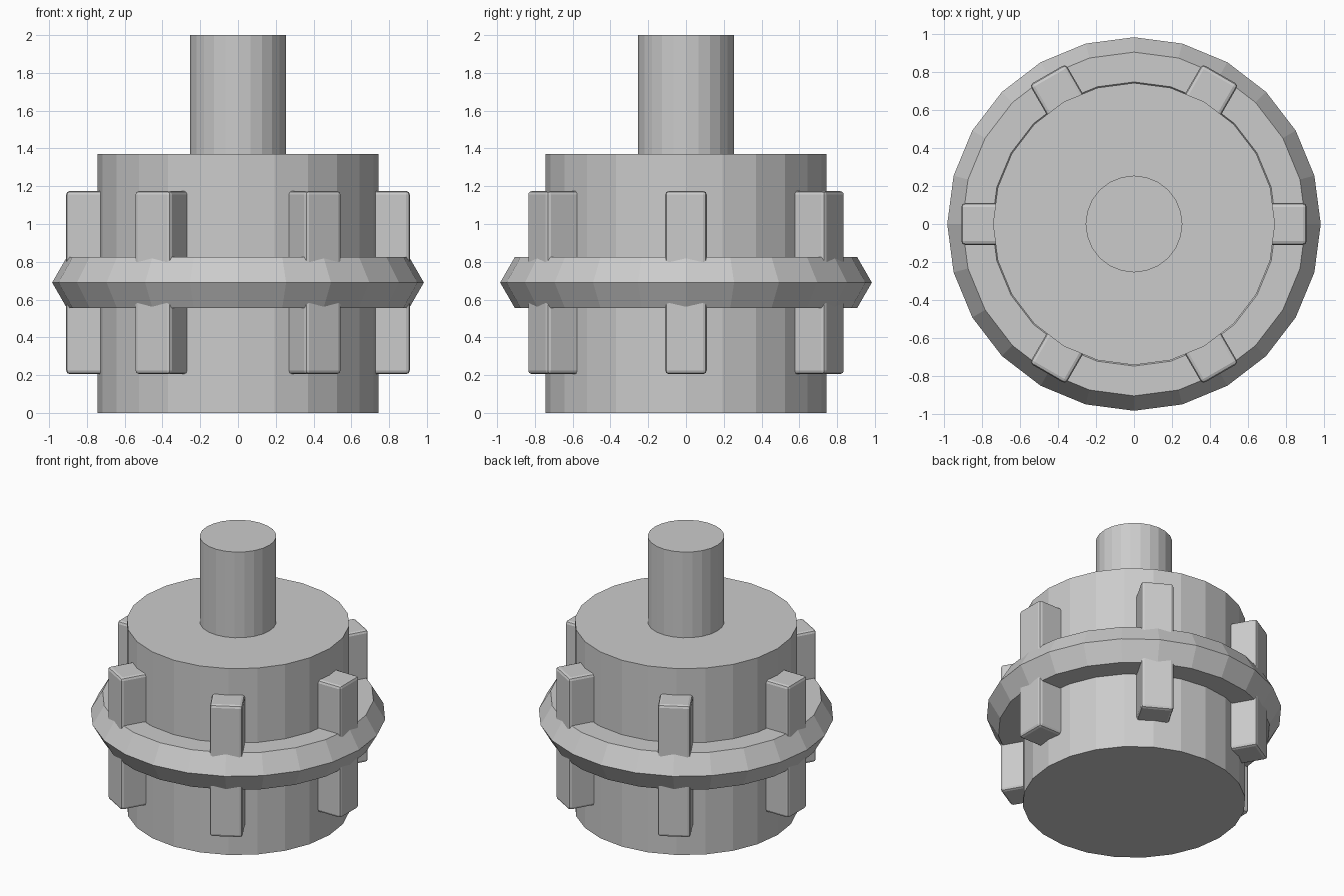
import bpy
import math

if "Cube" in bpy.data.objects:
    bpy.data.objects.remove(bpy.data.objects["Cube"])

grey = bpy.data.materials.new("plain_grey")
grey.diffuse_color = (0.6, 0.6, 0.6, 1)
grey.use_nodes = True
grey.node_tree.nodes["Principled BSDF"].inputs["Base Color"].default_value = grey.diffuse_color

SIDES = 24
RING_Z = 0.69


def finish(name):
    ob = bpy.context.object
    ob.name = name
    ob.data.materials.append(grey)
    return ob


def cylinder(name, radius, z0, z1):
    bpy.ops.mesh.primitive_cylinder_add(vertices=SIDES, radius=radius, depth=z1 - z0,
                                        location=(0, 0, (z0 + z1) / 2))
    return finish(name)


# Main drum and the shaft on top of it
cylinder("drum", 0.743, 0, 1.37)
cylinder("shaft", 0.255, 1.37, 2.0)

# Six-sided ring around the middle
bpy.ops.mesh.primitive_torus_add(major_segments=SIDES, minor_segments=6,
                                 major_radius=0.827, minor_radius=0.157,
                                 location=(0, 0, RING_Z))
finish("ring")

# Bevelled lugs spaced evenly around the drum
for i in range(6):
    a = math.radians(60 * i)
    r = 0.74
    bpy.ops.mesh.primitive_cube_add(size=1, location=(r * math.cos(a), r * math.sin(a), RING_Z),
                                    rotation=(0, 0, a))
    lug = finish(f"lug_{i + 1}")
    lug.scale = (0.34, 0.22, 0.97)
    bpy.ops.object.transform_apply(location=False, rotation=False, scale=True)
    bevel = lug.modifiers.new("soft_edges", 'BEVEL')
    bevel.width = 0.02
    bevel.segments = 2
